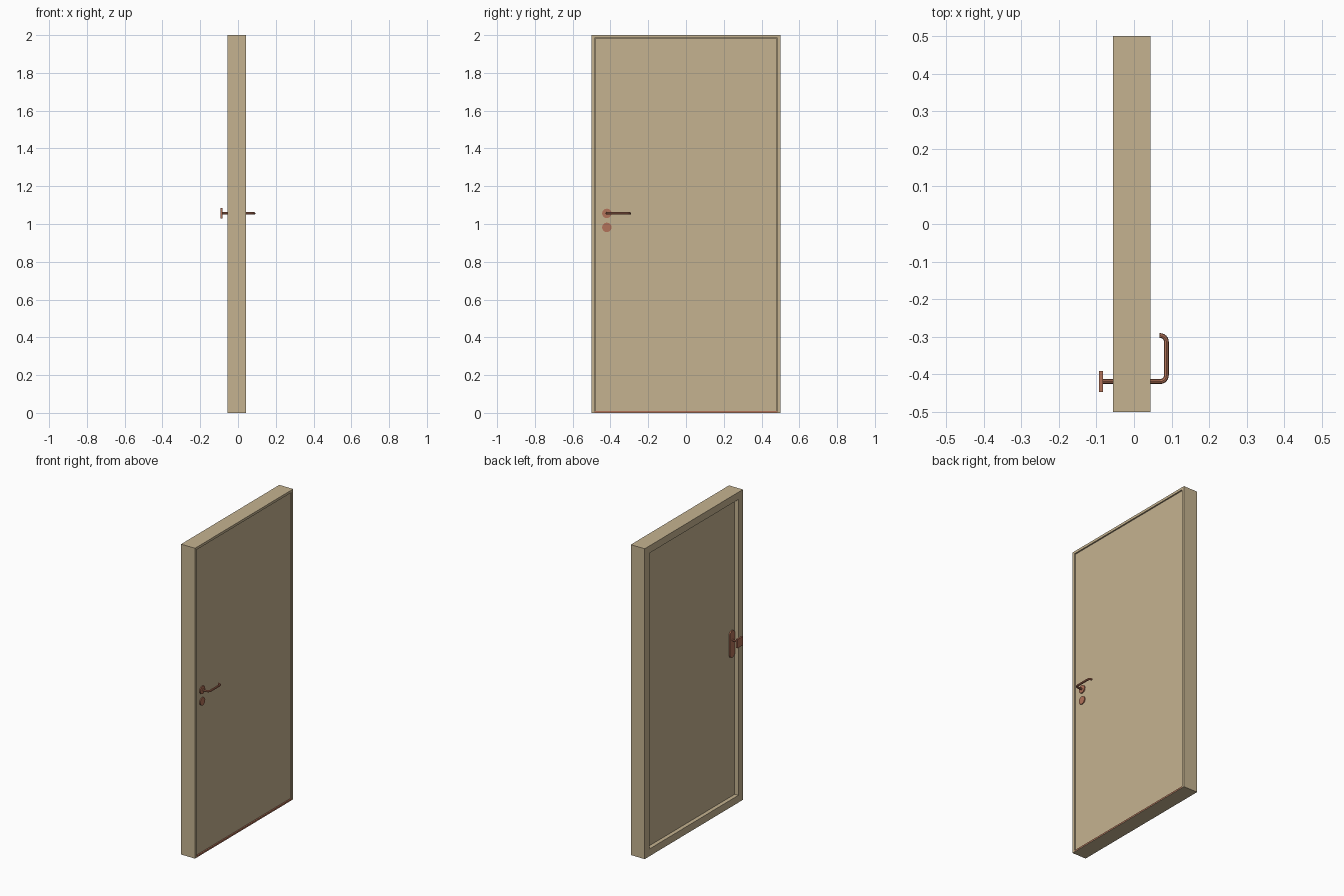
import bpy, bmesh, math
from mathutils import Vector

if "Cube" in bpy.data.objects:
    bpy.data.objects.remove(bpy.data.objects["Cube"])


def material(name, color):
    m = bpy.data.materials.new(name)
    m.diffuse_color = (*color, 1)
    m.use_nodes = True
    m.node_tree.nodes["Principled BSDF"].inputs["Base Color"].default_value = m.diffuse_color
    return m


WOOD = material("tan_paint", (0.56, 0.45, 0.28))
METAL = material("copper_metal", (0.45, 0.17, 0.10))


def finish(bm, name, mat, smooth=False):
    bmesh.ops.recalc_face_normals(bm, faces=bm.faces)
    me = bpy.data.meshes.new(name)
    bm.to_mesh(me)
    bm.free()
    ob = bpy.data.objects.new(name, me)
    bpy.context.collection.objects.link(ob)
    me.materials.append(mat)
    if smooth:
        bpy.context.view_layer.objects.active = ob
        ob.select_set(True)
        bpy.ops.object.shade_smooth_by_angle(angle=math.radians(35))
        ob.select_set(False)
    return ob


def box(name, lo, hi, mat):
    bm = bmesh.new()
    bmesh.ops.create_cube(bm, size=1)
    for v in bm.verts:
        v.co = [l + (c + 0.5) * (h - l) for c, l, h in zip(v.co, lo, hi)]
    return finish(bm, name, mat)


def plate(name, outline, x0, x1, mat):
    """Extrude a y-z outline along x."""
    bm = bmesh.new()
    face = bm.faces.new([bm.verts.new((x0, y, z)) for y, z in outline])
    ext = bmesh.ops.extrude_face_region(bm, geom=[face])["geom"]
    verts = [g for g in ext if isinstance(g, bmesh.types.BMVert)]
    bmesh.ops.translate(bm, verts=verts, vec=(x1 - x0, 0, 0))
    return finish(bm, name, mat, True)


def arc(y, z, r, a0, a1, n):
    return [(y + r * math.cos(math.radians(a0 + (a1 - a0) * i / n)),
             z + r * math.sin(math.radians(a0 + (a1 - a0) * i / n))) for i in range(n + 1)]


def tube(name, path, r, mat, sides=8):
    """Round bar along a path lying in a horizontal plane."""
    pts = [Vector(p) for p in path]
    bm = bmesh.new()
    rings = []
    for i, p in enumerate(pts):
        t = (pts[min(i + 1, len(pts) - 1)] - pts[max(i - 1, 0)]).normalized()
        up = Vector((0, 0, 1))
        side = t.cross(up)
        rings.append([bm.verts.new(p + r * (math.cos(a) * side + math.sin(a) * up))
                      for a in (2 * math.pi * k / sides for k in range(sides))])
    for a, b in zip(rings, rings[1:]):
        for k in range(sides):
            bm.faces.new((a[k], a[(k + 1) % sides], b[(k + 1) % sides], b[k]))
    bm.faces.new(rings[0])
    bm.faces.new(rings[-1])
    return finish(bm, name, mat, True)


# Frame: rebated profile swept around the door (x, inset from the outer edge)
XB, XF, STEP = -0.0555, 0.0435, -0.03
profile = [(XB, 0), (XF, 0), (XF, 0.016), (STEP, 0.016), (STEP, 0.047), (XB, 0.047)]
bm = bmesh.new()
loops = []
for sy, sz in ((-1, -1), (1, -1), (1, 1), (-1, 1)):
    ring = []
    for x, d in profile:
        # the bottom rebate is shallow so the threshold fills it
        dz = 0.002 if (sz < 0 and d == 0.016) else d
        ring.append(bm.verts.new((x, sy * (0.5 - d), 1 + sz * (1 - dz))))
    loops.append(ring)
n = len(profile)
for i in range(4):
    a, b = loops[i], loops[(i + 1) % 4]
    for k in range(n):
        bm.faces.new((a[k], a[(k + 1) % n], b[(k + 1) % n], b[k]))
finish(bm, "door_frame", WOOD)

# Leaf sitting in the rebate, and the metal threshold under it
LEAF = 0.036
box("door_leaf", (STEP, -0.483, 0.011), (LEAF, 0.483, 1.983), WOOD)
box("threshold", (STEP, -0.484, 0.002), (XF, 0.484, 0.010), METAL)

# Two round rosettes on the lever side
HY, HZ, LZ = -0.419, 1.056, 0.982
for name, z in (("lever_rosette", HZ), ("lock_rosette", LZ)):
    plate(name, arc(HY, z, 0.025, 0, 360, 32)[:-1], LEAF, 0.0425, METAL)

# Long rounded plate on the knob side
zc, half, w = 1.03, 0.062, 0.025
plate("knob_backplate", arc(HY, zc + half, w, 0, 180, 16) + arc(HY, zc - half, w, 180, 360, 16),
      STEP, STEP - 0.008, METAL)

# Bent lever
R, XO, YE = 0.016, 0.086, -0.297
path = [(LEAF, HY, HZ)]
path += [(x, y, HZ) for x, y in arc(XO - R, HY + R, R, -90, 0, 6)]
path += [(x, y, HZ) for x, y in arc(XO - R, YE - R, R, 0, 90, 6)]
path += [(0.068, YE, HZ)]
tube("lever_handle", path, 0.0065, METAL)

# Fixed knob: stem and square plate
tube("knob_stem", [(STEP, HY, HZ), (-0.083, HY, HZ)], 0.0065, METAL)
box("knob", (-0.0935, HY - 0.028, HZ - 0.028), (-0.082, HY + 0.028, HZ + 0.028), METAL)
